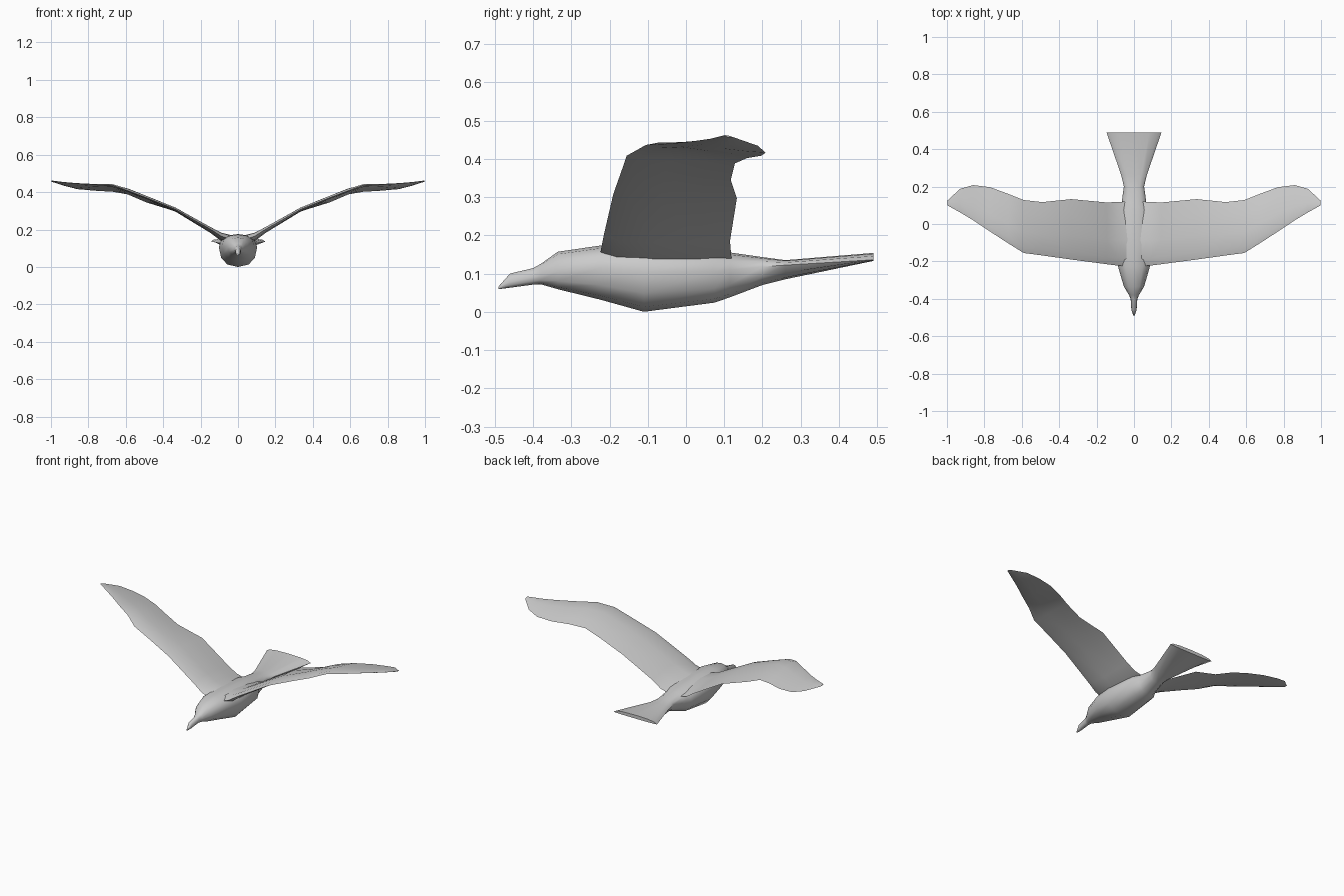
import bpy, bmesh, math

if "Cube" in bpy.data.objects:
    bpy.data.objects.remove(bpy.data.objects["Cube"])


def loft(name, rings, mirror=False):
    """Skin a list of equal-length closed rings and cap both ends."""
    bm = bmesh.new()
    loops = [[bm.verts.new(p) for p in ring] for ring in rings]
    n = len(loops[0])
    for a, b in zip(loops, loops[1:]):
        for i in range(n):
            j = (i + 1) % n
            bm.faces.new((a[i], a[j], b[j], b[i]))
    bm.faces.new(loops[0])
    bm.faces.new(loops[-1])
    bmesh.ops.recalc_face_normals(bm, faces=bm.faces)
    mesh = bpy.data.meshes.new(name)
    bm.to_mesh(mesh)
    bm.free()
    obj = bpy.data.objects.new(name, mesh)
    bpy.context.collection.objects.link(obj)
    if mirror:
        mod = obj.modifiers.new("mirror", 'MIRROR')
        mod.use_axis[0] = True
    bpy.ops.object.select_all(action='DESELECT')
    obj.select_set(True)
    bpy.context.view_layer.objects.active = obj
    bpy.ops.object.shade_smooth_by_angle(angle=math.radians(50))
    return obj


def body_ring(y, half_width, z_bottom, z_side, z_top, sides=12):
    pts = []
    for i in range(sides):
        a = 2 * math.pi * i / sides
        c, s = math.cos(a), math.sin(a)
        x = half_width * math.copysign(abs(c) ** 0.85, c)
        h = (z_top - z_side) if s > 0 else (z_side - z_bottom)
        pts.append((x, y, z_side + h * math.copysign(abs(s) ** 0.9, s)))
    return pts


def wing_ring(x, y_lead, z_lead, y_trail, z_trail, thick, camber):
    def at(t, up):
        return (x, y_lead + (y_trail - y_lead) * t,
                z_lead + (z_trail - z_lead) * t + up)
    return [at(0, 0), at(.12, camber * .5 + thick * .4),
            at(.4, camber + thick * .5), at(.75, camber * .6 + thick * .3),
            at(1, 0), at(.75, camber * .6 - thick * .3),
            at(.4, camber - thick * .5), at(.12, camber * .5 - thick * .4)]


# Beak, head, body and fanned tail: y, half width, bottom, side and top heights
BODY = [(-.49, .004, .059, .062, .066), (-.46, .014, .063, .078, .100),
        (-.40, .018, .071, .090, .114), (-.38, .027, .072, .095, .125),
        (-.335, .054, .059, .105, .157), (-.225, .086, .032, .115, .173),
        (-.11, .102, .000, .105, .176), (.075, .088, .024, .105, .162),
        (.115, .066, .038, .110, .155), (.20, .054, .070, .118, .143),
        (.26, .068, .085, .122, .135), (.49, .147, .133, .136, .154)]
loft("body_and_tail", [body_ring(*s) for s in BODY])

# Wings: x, leading y and z, trailing y and z, thickness, camber
WING = [(.03, -.225, .145, .12, .135, .050, .002),
        (.09, -.222, .165, .118, .150, .045, .002),
        (.145, -.215, .200, .115, .185, .032, .002),
        (.335, -.190, .308, .133, .297, .020, .004),
        (.49, -.168, .370, .117, .345, .020, .010),
        (.59, -.155, .408, .128, .388, .020, .010),
        (.67, -.105, .436, .160, .402, .018, .006),
        (.77, -.040, .440, .197, .408, .016, .002),
        (.86, .020, .446, .208, .416, .014, .000),
        (.93, .062, .452, .188, .434, .010, .000),
        (.998, .100, .461, .125, .456, .004, .000)]
loft("wings", [wing_ring(*s) for s in WING], mirror=True)
